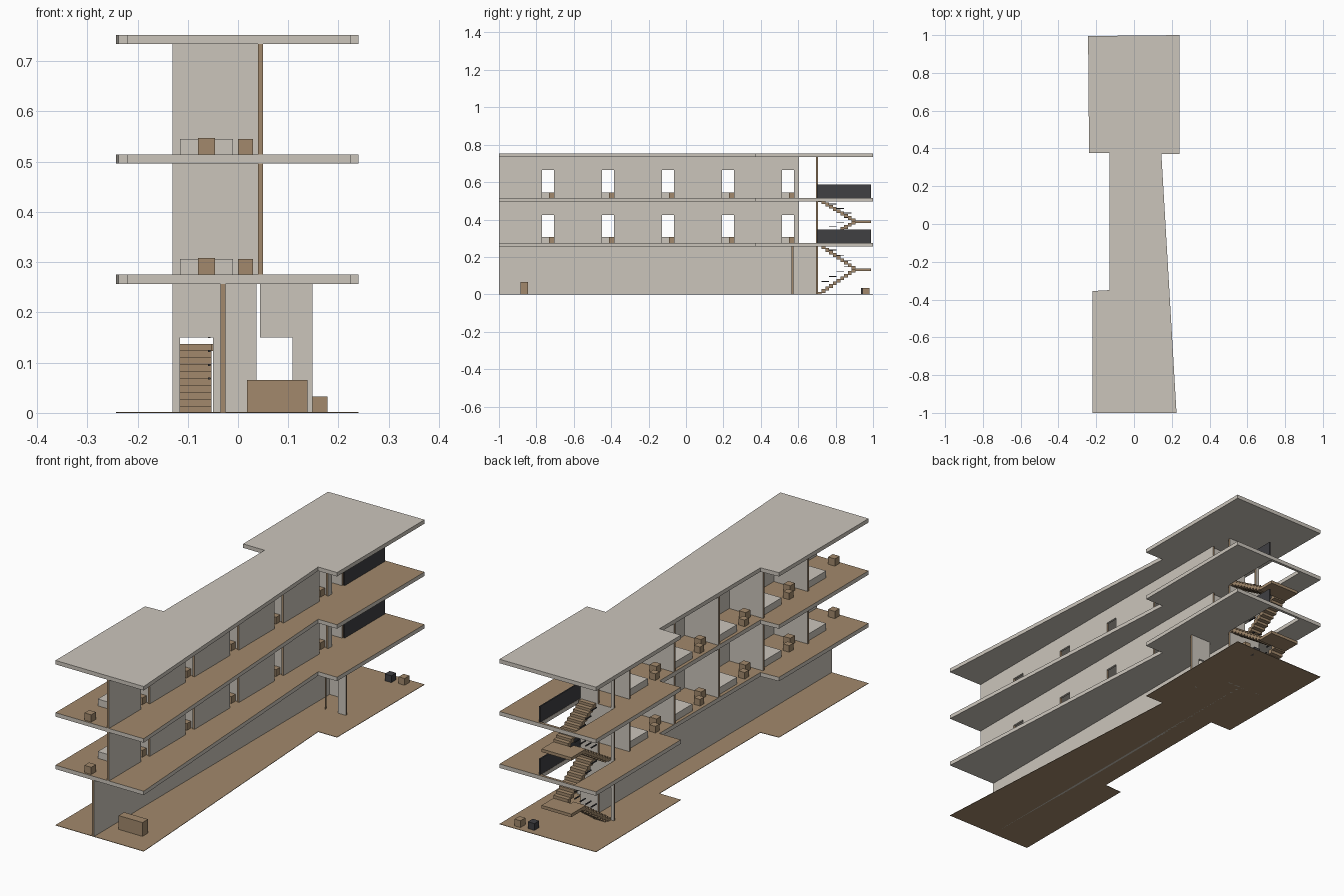
import bpy, bmesh
from mathutils import Vector

if "Cube" in bpy.data.objects:
    bpy.data.objects.remove(bpy.data.objects["Cube"], do_unlink=True)


def material(name, rgb):
    m = bpy.data.materials.new(name)
    m.use_nodes = True
    m.diffuse_color = (*rgb, 1)
    m.node_tree.nodes["Principled BSDF"].inputs["Base Color"].default_value = (*rgb, 1)
    return m


PLASTER = material("warm_plaster", (0.60, 0.56, 0.50))
TIMBER = material("brown_timber", (0.36, 0.25, 0.15))
CHARCOAL = material("charcoal", (0.05, 0.05, 0.055))


def finish(name, bm, mats, rule=None):
    bmesh.ops.recalc_face_normals(bm, faces=bm.faces)
    bm.normal_update()
    if rule:
        for f in bm.faces:
            f.material_index = 1 if rule(f.normal) else 0
    me = bpy.data.meshes.new(name)
    bm.to_mesh(me)
    bm.free()
    for m in mats:
        me.materials.append(m)
    ob = bpy.data.objects.new(name, me)
    bpy.context.collection.objects.link(ob)
    return ob


def add_box(bm, x, y, z):
    verts = bmesh.ops.create_cube(bm, size=1)["verts"]
    for v in verts:
        v.co = Vector([a + (b - a) * (c + 0.5) for (a, b), c in zip((x, y, z), v.co)])


def box(name, x, y, z, mat):
    bm = bmesh.new()
    add_box(bm, x, y, z)
    return finish(name, bm, [mat])


def wall(name, axis, start, end, at, z, doors=(), door_height=0.15, thick=0.01):
    """Upright wall along an axis, door openings notched up from the floor, timber ends."""
    pts = [(start, z[0])]
    for a, b in doors:
        top = z[0] + door_height
        pts += [(a, z[0]), (a, top), (b, top), (b, z[0])]
    pts += [(end, z[0]), (end, z[1]), (start, z[1])]
    place = (lambda u, h: (u, at, h)) if axis == 0 else (lambda u, h: (at, u, h))
    bm = bmesh.new()
    face = bm.faces.new([bm.verts.new(place(*p)) for p in pts])
    out = bmesh.ops.extrude_face_region(bm, geom=[face])["geom"]
    shift = Vector((0, thick, 0) if axis == 0 else (thick, 0, 0))
    bmesh.ops.translate(bm, vec=shift, verts=[g for g in out if isinstance(g, bmesh.types.BMVert)])
    return finish(name, bm, [PLASTER, TIMBER], lambda n: abs(n[axis]) > 0.9)


# Shared floor outline and stairwell opening
OUTLINE = [(-0.22, -1), (0.225, -1), (0.145, 0.37), (0.24, 0.37), (0.24, 1), (-0.243, 0.995),
           (-0.238, 0.377), (-0.13, 0.377), (-0.13, -0.35), (-0.22, -0.355)]
WELL = [(-0.13, 0.705), (0.04, 0.705), (0.04, 0.985), (-0.13, 0.985)]


def slab(name, z0, thick, mats, loops):
    bm = bmesh.new()
    edges = []
    for loop in loops:
        vs = [bm.verts.new((x, y, z0)) for x, y in loop]
        edges += [bm.edges.new((a, b)) for a, b in zip(vs, vs[1:] + vs[:1])]
    bmesh.ops.triangle_fill(bm, edges=edges, use_beauty=True)
    out = bmesh.ops.extrude_face_region(bm, geom=bm.faces[:])["geom"]
    bmesh.ops.translate(bm, vec=(0, 0, thick),
                        verts=[g for g in out if isinstance(g, bmesh.types.BMVert)])
    return finish(name, bm, mats, (lambda n: n.z > 0.9) if len(mats) > 1 else None)


THICK = 0.018
BASE = [0.0, 0.257, 0.496, 0.734]
FLOOR = [0.0, 0.275, 0.514]

# Ground sheet, two floors with a stairwell, solid roof
slab("ground_floor", 0, 0.002, [TIMBER], [OUTLINE])
for i in (1, 2):
    slab(f"floor_slab_{i}", BASE[i], THICK, [PLASTER, TIMBER], [OUTLINE, WELL])
slab("roof_slab", BASE[3], THICK, [PLASTER], [OUTLINE])

# Ground storey walls
wall("ground_long_wall", 1, -1, 0.695, -0.035, (0, BASE[1]))
wall("ground_cross_wall", 0, 0.044, 0.148, 0.565, (0, BASE[1]), [(0.0441, 0.108)])

# Stair wall on every storey
for i in range(3):
    wall(f"stair_wall_{i}", 0, -0.13, 0.037, 0.695, (FLOOR[i], BASE[i + 1]), [(-0.115, -0.05)])

# Upper storeys: corridor wall with doors, partitions, furniture
BAY = 0.321
ENDS = [-0.69 + BAY * k for k in range(5)]
for i in (1, 2):
    z = FLOOR[i]
    wall(f"corridor_wall_{i}", 1, -1, 0.604, 0.04, (z, BASE[i + 1]),
         [(e - 0.08, e - 0.016) for e in ENDS])
    for k, e in enumerate(ENDS):
        tag = f"{i}_{k}"
        wall(f"partition_{tag}", 0, -0.13, 0.04, e - 0.01, (z, BASE[i + 1]))
        box(f"bed_{tag}", (-0.115, -0.01), (e - 0.155, e - 0.03), (z, z + 0.031), PLASTER)
        box(f"nightstand_{tag}", (0, 0.03), (e - 0.042, e - 0.012), (z, z + 0.031), TIMBER)
        start = e - BAY
        box(f"chair_{tag}", (-0.08, -0.046), (start + 0.02, start + 0.054), (z, z + 0.033), TIMBER)
        if k:
            box(f"stool_{tag}", (-0.114, -0.084), (start + 0.08, start + 0.11),
                (z, z + 0.03), TIMBER)
    # Stairwell guard panel
    box(f"guard_panel_{i}", (0.041, 0.047), (0.7, 0.99), (z, z + 0.072), CHARCOAL)

# Two-flight stairs with a half landing and short rail pieces
STEPS = 10
RUN = 0.2 / STEPS
for i in (0, 1):
    z0, z1 = FLOOR[i], FLOOR[i + 1]
    rise = (z1 - z0) / (2 * STEPS)
    mid = z0 + rise * STEPS
    stairs = bmesh.new()
    rails = bmesh.new()
    for s in range(STEPS):
        y = 0.705 + s * RUN
        up = z0 + (s + 1) * rise
        down = z1 - s * rise
        add_box(stairs, (-0.115, -0.053), (y, y + RUN), (max(z0, up - 0.02), up))
        add_box(stairs, (-0.04, 0.035), (y, y + RUN), (down - 0.02, down))
        if s in (2, 4, 6, 8):
            for h in (up + 0.025, down + 0.015):
                add_box(rails, (-0.06, -0.055), (y - 0.02, y + 0.02), (h, h + 0.004))
    add_box(stairs, (-0.115, 0.035), (0.905, 0.99), (mid - 0.014, mid))
    finish(f"stairs_{i}", stairs, [TIMBER])
    finish(f"rail_pieces_{i}", rails, [CHARCOAL])

# Ground furniture
box("reception_desk", (0.018, 0.138), (-0.885, -0.845), (0, 0.065), TIMBER)
box("entry_stool", (0.148, 0.178), (0.945, 0.98), (0, 0.033), TIMBER)
box("entry_dark_stool", (0.085, 0.118), (0.935, 0.97), (0, 0.033), CHARCOAL)
